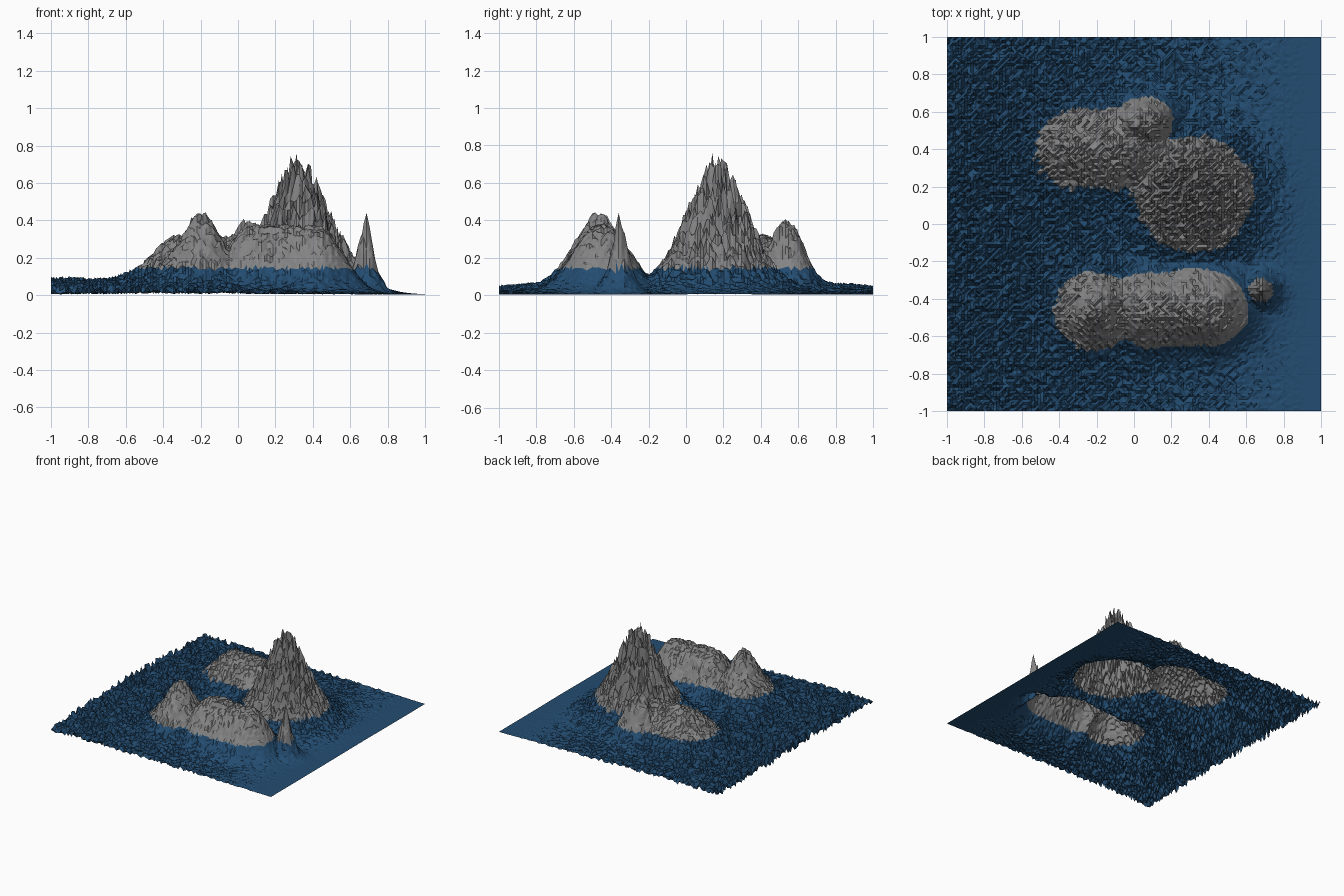
import bpy, bmesh, math, random
from mathutils import Vector, noise

if "Cube" in bpy.data.objects:
    bpy.data.objects.remove(bpy.data.objects["Cube"])

random.seed(7)
N = 128            # cells per side
SHORE = 0.145      # height where water turns to rock

# mountains: start x, end x, y, height, width, falloff power, roughness
HILLS = [
    (-0.20, -0.19, -0.465, 0.44, 0.185, 1.6, 0.05),  # front peak
    (0.08, 0.41, -0.45, 0.365, 0.203, 2.2, 0.04),    # front ridge
    (-0.31, 0.00, 0.405, 0.30, 0.225, 2.0, 0.06),    # back ridge
    (0.04, 0.07, 0.53, 0.38, 0.140, 1.8, 0.06),      # back knoll
    (0.31, 0.33, 0.165, 0.635, 0.243, 1.75, 0.20),   # main mountain
    (0.68, 0.68, -0.355, 0.40, 0.064, 1.4, 0.15),    # lone sea stack
]


def clamp(v):
    return max(0.0, min(1.0, v))


def height(x, y):
    # choppy sea, calming towards the right edge
    calm = clamp((0.95 - x) / 1.6)
    swell = 0.052 * calm + 0.045 * clamp(-x + 0.1) * (1 - y * y)
    sea = 0.004 + swell * random.random()
    # low frequency wobble of the coastline
    wob = noise.noise(Vector((x * 6, y * 6, 3.1))) * 0.025
    best = 0.0
    for x0, x1, yc, h, w, p, rough in HILLS:
        cx = max(x0, min(x1, x))
        d = max(0.0, math.hypot(x - cx, y - yc) + (wob if w > 0.1 else 0))
        z = h * math.exp(-(d / w) ** p)
        best = max(best, z * (1 + random.uniform(-rough, rough)))
    # mountains rise smoothly out of the sea
    return best + sea * (1 - clamp(best / 0.3) * 0.7)


def material(name, rgb):
    m = bpy.data.materials.new(name)
    m.diffuse_color = (*rgb, 1)
    m.use_nodes = True
    m.node_tree.nodes["Principled BSDF"].inputs["Base Color"].default_value = m.diffuse_color
    return m


# displaced terrain sheet
bm = bmesh.new()
bmesh.ops.create_grid(bm, x_segments=N, y_segments=N, size=1.0)
for v in bm.verts:
    v.co.z = height(v.co.x, v.co.y)

# needle summits of the main mountain and the sea stack
for px, py, pz in ((0.31, 0.14, 0.76), (0.25, 0.11, 0.67), (0.235, 0.17, 0.65), (0.68, -0.355, 0.44)):
    near = min(bm.verts, key=lambda v: (v.co.x - px) ** 2 + (v.co.y - py) ** 2)
    near.co.z = pz
    for e in near.link_edges:
        o = e.other_vert(near)
        o.co.z = max(o.co.z, pz * 0.84)

bmesh.ops.triangulate(bm, faces=bm.faces[:])
# rock above the shore line, water below
for f in bm.faces:
    f.material_index = 1 if f.calc_center_median().z > SHORE else 0
    f.smooth = False

mesh = bpy.data.meshes.new("island_terrain")
bm.to_mesh(mesh)
bm.free()
mesh.materials.append(material("deep_water_blue", (0.017, 0.073, 0.165)))
mesh.materials.append(material("rock_grey", (0.23, 0.23, 0.23)))
terrain = bpy.data.objects.new("island_terrain", mesh)
bpy.context.collection.objects.link(terrain)
